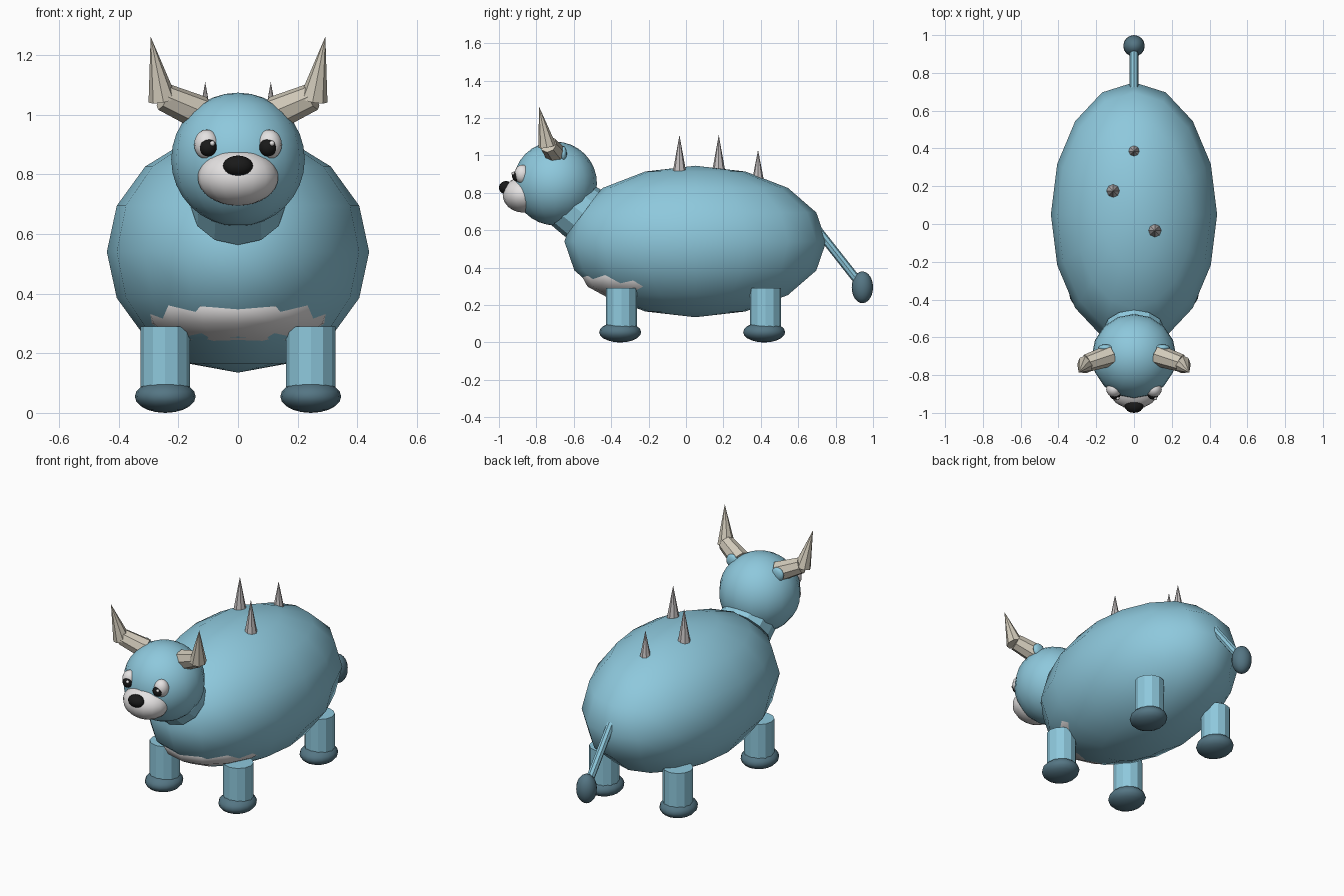
import bpy
import bmesh
from mathutils import Vector

cube = bpy.data.objects.get("Cube")
if cube:
    bpy.data.objects.remove(cube, do_unlink=True)


def material(name, r, g, b):
    mat = bpy.data.materials.new(name)
    mat.use_nodes = True
    mat.diffuse_color = (r, g, b, 1)
    mat.node_tree.nodes["Principled BSDF"].inputs["Base Color"].default_value = (r, g, b, 1)
    return mat


blue = material("sky_blue", 0.27, 0.58, 0.72)
teal = material("dark_teal", 0.09, 0.18, 0.23)
white = material("soft_white", 0.78, 0.76, 0.76)
horn = material("horn_beige", 0.64, 0.59, 0.49)
grey = material("spike_grey", 0.55, 0.52, 0.52)
black = material("black", 0.01, 0.01, 0.01)


def finish(name, bm, mat, smooth):
    mesh = bpy.data.meshes.new(name)
    for face in bm.faces:
        face.smooth = smooth
    bm.to_mesh(mesh)
    bm.free()
    mesh.materials.append(mat)
    obj = bpy.data.objects.new(name, mesh)
    bpy.context.collection.objects.link(obj)
    return obj


def ellipsoid(name, centre, half, mat, segments=16, rings=8):
    bm = bmesh.new()
    bmesh.ops.create_uvsphere(bm, u_segments=segments, v_segments=rings, radius=1)
    bmesh.ops.scale(bm, vec=half, verts=bm.verts)
    obj = finish(name, bm, mat, True)
    obj.location = centre
    return obj


def rod(name, start, end, r1, r2, mat, sides=12, smooth=False):
    """Cylinder or cone running from start to end."""
    start, end = Vector(start), Vector(end)
    bm = bmesh.new()
    bmesh.ops.create_cone(bm, cap_ends=True, segments=sides, radius1=r1, radius2=r2,
                          depth=(end - start).length)
    bmesh.ops.remove_doubles(bm, verts=bm.verts, dist=0.0001)
    obj = finish(name, bm, mat, smooth)
    obj.location = (start + end) / 2
    obj.rotation_euler = (end - start).to_track_quat('Z', 'Y').to_euler()
    return obj


# Trunk, belly and neck
ellipsoid("body", (0, 0.05, 0.54), (0.44, 0.70, 0.405), blue)
ellipsoid("belly", (0, -0.12, 0.36), (0.33, 0.44, 0.16), white)
rod("neck", (0, -0.55, 0.69), (0, -0.65, 0.765), 0.158, 0.15, blue)

# Head, muzzle and nose
ellipsoid("head", (0, -0.70, 0.85), (0.224, 0.224, 0.224), blue, 16, 16)
ellipsoid("muzzle", (0, -0.87, 0.79), (0.135, 0.11, 0.095), white, 16, 16)
ellipsoid("nose", (0, -0.963, 0.828), (0.05, 0.037, 0.035), black, 16, 12)

for side, s in (("left", 1), ("right", -1)):
    # Eyes
    ellipsoid(side + "_eye", (s * 0.105, -0.875, 0.90), (0.042, 0.042, 0.05), white, 16, 12)
    ellipsoid(side + "_pupil", (s * 0.10, -0.90, 0.89), (0.03, 0.03, 0.03), black, 12, 10)
    ellipsoid(side + "_eye_glint", (s * 0.10 + 0.014, -0.924, 0.904),
              (0.009, 0.009, 0.009), white, 8, 6)
    # Ears and two-part horns
    ellipsoid(side + "_ear", (s * 0.15, -0.655, 1.01), (0.04, 0.018, 0.04), blue, 12, 8)
    rod(side + "_horn_base", (s * 0.125, -0.695, 1.005), (s * 0.25, -0.737, 1.06),
        0.058, 0.047, horn, 8)
    rod(side + "_horn_tip", (s * 0.253, -0.742, 1.05), (s * 0.293, -0.786, 1.262),
        0.048, 0.0, horn, 8)
    # Legs and feet
    for place, y in (("front", -0.345), ("back", 0.425)):
        rod(f"{side}_{place}_leg", (s * 0.244, y, 0.05), (s * 0.244, y, 0.29),
            0.083, 0.083, blue, 12)
        ellipsoid(f"{side}_{place}_foot", (s * 0.244, y - 0.007, 0.055),
                  (0.102, 0.112, 0.055), teal, 16, 10)

# Tail with tuft
rod("tail", (0, 0.69, 0.62), (0, 0.93, 0.315), 0.023, 0.023, blue, 8)
ellipsoid("tail_tuft", (0, 0.943, 0.295), (0.057, 0.057, 0.085), teal, 16, 12)

# Back spikes
for i, (x, y, base, tip, r) in enumerate(((0.11, -0.035, 0.90, 1.11, 0.038),
                                          (-0.11, 0.175, 0.90, 1.11, 0.038),
                                          (0, 0.385, 0.87, 1.03, 0.031))):
    rod(f"back_spike_{i + 1}", (x, y, base), (x, y, tip), r, 0, grey, 8)
